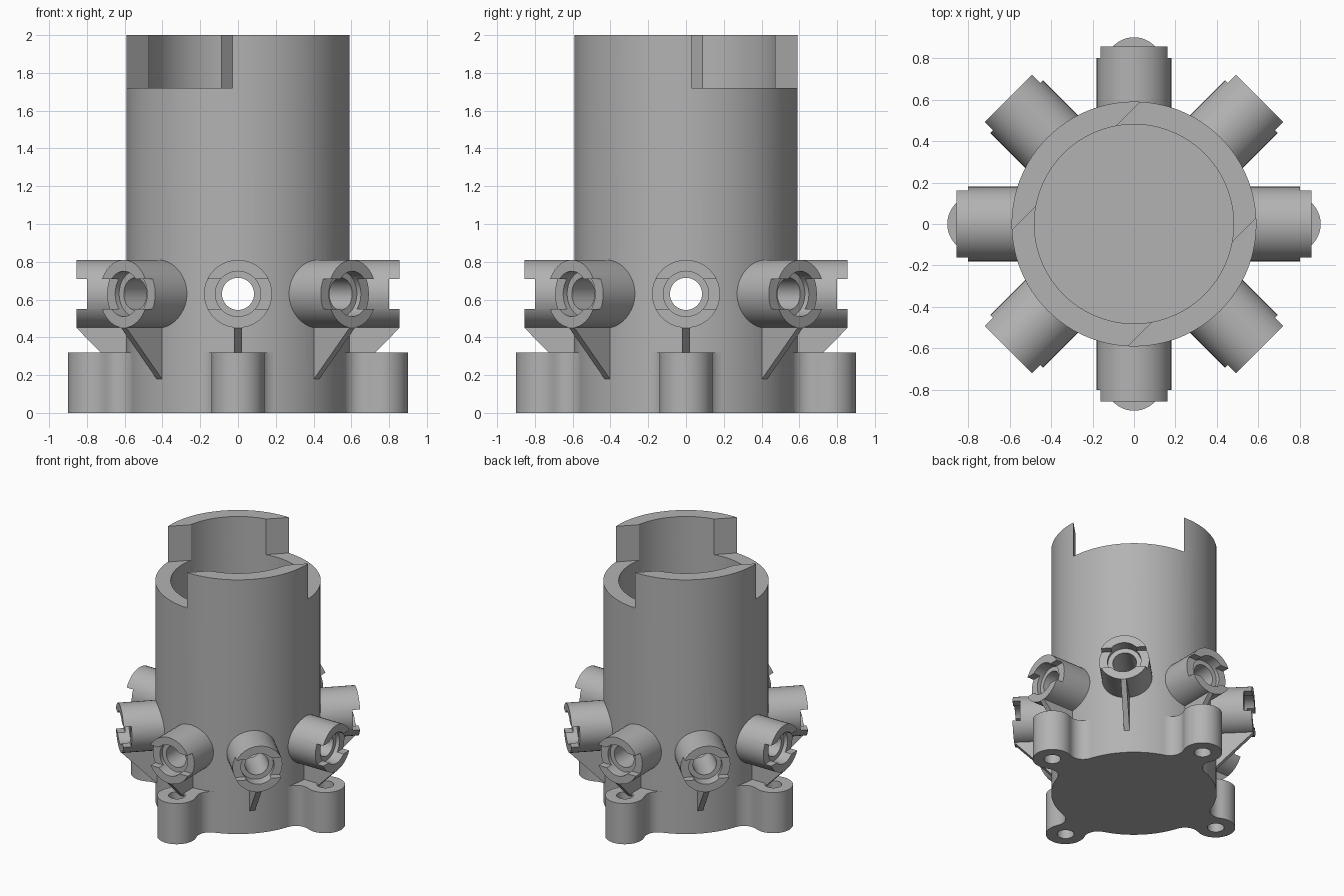
import bpy, bmesh, math
from mathutils import Matrix, Vector

if "Cube" in bpy.data.objects:
    bpy.data.objects.remove(bpy.data.objects["Cube"], do_unlink=True)

grey = bpy.data.materials.new("plain grey")
grey.use_nodes = True
grey.diffuse_color = (0.45, 0.45, 0.45, 1)
grey.node_tree.nodes["Principled BSDF"].inputs["Base Color"].default_value = grey.diffuse_color

BODY_R, BORE_R, HEIGHT = 0.59, 0.48, 2.0
PORT_Z, PORT_R, HOLE_R = 0.63, 0.18, 0.085
LUG_D, LUG_R, FILLET, LUG_H = 0.76, 0.14, 0.1, 0.32


def finish(bm, name):
    bmesh.ops.recalc_face_normals(bm, faces=bm.faces)
    mesh = bpy.data.meshes.new(name)
    bm.to_mesh(mesh)
    bm.free()
    mesh.materials.append(grey)
    obj = bpy.data.objects.new(name, mesh)
    bpy.context.collection.objects.link(obj)
    return obj


def lathe(name, profile, steps):
    bm = bmesh.new()
    verts = [bm.verts.new((r, 0, z)) for r, z in profile]
    edges = [bm.edges.new((a, b)) for a, b in zip(verts, verts[1:] + verts[:1])
             if a.co.x + b.co.x > 0]
    bmesh.ops.spin(bm, geom=verts + edges, cent=(0, 0, 0), axis=(0, 0, 1),
                   angle=math.tau, steps=steps)
    bmesh.ops.remove_doubles(bm, verts=bm.verts, dist=1e-5)
    return finish(bm, name)


def prism(name, points, direction):
    bm = bmesh.new()
    face = bm.faces.new([bm.verts.new(p) for p in points])
    new = bmesh.ops.extrude_face_region(bm, geom=[face])["geom"]
    moved = [v for v in new if isinstance(v, bmesh.types.BMVert)]
    bmesh.ops.translate(bm, verts=moved, vec=direction)
    return finish(bm, name)


def box(size, matrix):
    bm = bmesh.new()
    bmesh.ops.create_cube(bm, size=1, matrix=matrix @ Matrix.Diagonal((*size, 1)))
    return finish(bm, "cutter")


def rod(radius, depth, matrix):
    bm = bmesh.new()
    bmesh.ops.create_cone(bm, cap_ends=True, segments=40, radius1=radius,
                          radius2=radius, depth=depth, matrix=matrix)
    return finish(bm, "cutter")


def cut(obj, cutter):
    cutter.hide_render = True
    mod = obj.modifiers.new("cut", "BOOLEAN")
    mod.operation, mod.solver, mod.object = "DIFFERENCE", "EXACT", cutter
    bpy.context.view_layer.update()
    graph = bpy.context.evaluated_depsgraph_get()
    mesh = bpy.data.meshes.new_from_object(obj.evaluated_get(graph))
    obj.modifiers.clear()
    obj.data = mesh
    bpy.data.objects.remove(cutter, do_unlink=True)


def smooth(obj):
    bpy.ops.object.select_all(action="DESELECT")
    obj.select_set(True)
    bpy.context.view_layer.objects.active = obj
    bpy.ops.object.shade_smooth_by_angle(angle=math.radians(30))


def ring(obj, count):
    base = obj.name
    for i in range(1, count):
        copy = bpy.data.objects.new(f"{base}_{i + 1}", obj.data)
        copy.rotation_euler.z = math.tau * i / count
        bpy.context.collection.objects.link(copy)


# Main tube with a closed floor
tube = lathe("main_tube", [(0, 0), (BODY_R, 0), (BODY_R, HEIGHT), (BORE_R, HEIGHT),
                           (BORE_R, 0.2), (0, 0.2)], 96)

# Diagonal slot across the rim leaves two standing tabs
cut(tube, box((2, 0.79, 0.56), Matrix.Translation((0, 0, HEIGHT))
              @ Matrix.Rotation(math.pi / 4, 4, "Z")))

# Radial port holes through the wall
for i in range(4):
    cut(tube, rod(HOLE_R, 2, Matrix.Translation((0, 0, PORT_Z))
                  @ Matrix.Rotation(math.pi * i / 4, 4, "Z")
                  @ Matrix.Rotation(math.pi / 2, 4, "Y")))
smooth(tube)

# Port bosses: counterbored sleeves with a slotted end
boss = lathe("port_boss", [(HOLE_R, 0.53), (PORT_R, 0.53), (PORT_R, 0.856),
                           (0.12, 0.856), (0.12, 0.77), (HOLE_R, 0.77)], 40)
boss.data.transform(Matrix.Translation((0, 0, PORT_Z)) @ Matrix.Rotation(math.pi / 2, 4, "Y"))
cut(boss, box((0.2, 0.6, 0.16), Matrix.Translation((0.9, 0, PORT_Z))))
smooth(boss)
ring(boss, 8)

# Triangular ribs below the bosses
rib = prism("support_rib", [(0.57, -0.02, 0.16), (0.855, -0.02, 0.45),
                            (0.855, -0.02, 0.453), (0.57, -0.02, 0.46)], (0, 0.04, 0))
ring(rib, 8)

# Mounting lugs: round end, flared into the tube by concave fillets
far, near = BODY_R + FILLET, LUG_R + FILLET
theta = math.acos((far**2 + LUG_D**2 - near**2) / (2 * far * LUG_D))
centre = Vector((far * math.cos(theta), far * math.sin(theta)))
to_lug = Vector((LUG_D, 0)) - centre
start, end = theta + math.pi, math.atan2(to_lug.y, to_lug.x) + math.tau
half = [centre + FILLET * Vector((math.cos(a), math.sin(a)))
        for a in (start + (end - start) * i / 10 for i in range(11))]
join = end - math.pi
half += [Vector((LUG_D + LUG_R * math.cos(a), LUG_R * math.sin(a)))
         for a in (join * (1 - i / 16) for i in range(1, 17))]
outline = half + [Vector((p.x, -p.y)) for p in reversed(half[:-1])]
lug = prism("mounting_lug", [(p.x, p.y, 0) for p in outline], (0, 0, LUG_H))
cut(lug, rod(0.06, 1, Matrix.Translation((LUG_D, 0, 0.2))))
smooth(lug)
ring(lug, 4)
